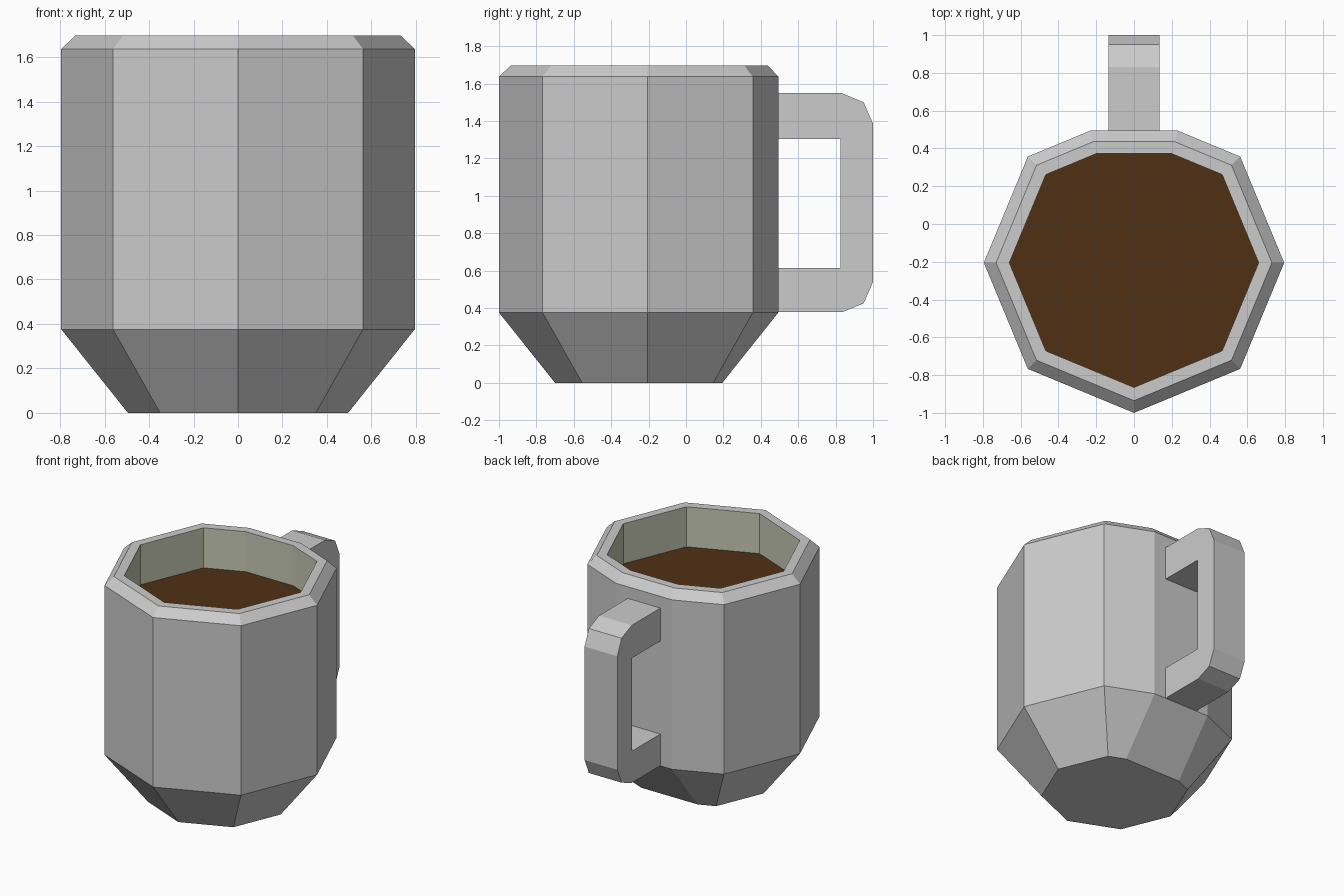
import bpy, bmesh
from math import sin, cos, pi

if "Cube" in bpy.data.objects:
    bpy.data.objects.remove(bpy.data.objects["Cube"])

CY = -0.205  # cup axis in y


def material(name, color):
    m = bpy.data.materials.new(name)
    m.diffuse_color = (*color, 1)
    m.use_nodes = True
    m.node_tree.nodes["Principled BSDF"].inputs["Base Color"].default_value = m.diffuse_color
    return m


def add_object(name, bm):
    mesh = bpy.data.meshes.new(name)
    bm.to_mesh(mesh)
    bm.free()
    ob = bpy.data.objects.new(name, mesh)
    bpy.context.collection.objects.link(ob)
    return ob


def ring(bm, r, z, half):
    """Octagon with its back corner cut flat at x = +-half."""
    angles = [pi / 2 + pi / 4 * i for i in range(1, 8)]
    pts = [(r * cos(a), CY + r * sin(a)) for a in angles]
    cut_y = CY + r - half * (1 - cos(pi / 4)) / sin(pi / 4)
    pts += [(half, cut_y), (-half, cut_y)]
    return [bm.verts.new((x, y, z)) for x, y in pts]


# Cup: tapered foot, straight wall, bevelled rim, inner wall down to the drink
bm = bmesh.new()
profile = [(0.495, 0, 0.232), (0.795, 0.376, 0.232), (0.795, 1.637, 0.232),
           (0.73, 1.698, 0.213), (0.66, 1.698, 0.195), (0.66, 1.40, 0.195)]
rings = [ring(bm, *p) for p in profile]
bm.faces.new(rings[0][::-1])
for k, (lo, hi) in enumerate(zip(rings, rings[1:])):
    for i in range(9):
        j = (i + 1) % 9
        f = bm.faces.new((lo[i], lo[j], hi[j], hi[i]))
        f.material_index = 1 if k == 4 else 0
cup = add_object("cup", bm)
cup.data.materials.append(material("outer_grey", (0.8, 0.8, 0.8)))
cup.data.materials.append(material("inner_glaze", (0.56, 0.58, 0.45)))

# Drink surface
bm = bmesh.new()
bm.faces.new(ring(bm, 0.66, 1.40, 0.195))
add_object("drink", bm).data.materials.append(material("coffee", (0.08, 0.03, 0.007)))

# Handle: C-shaped side profile extruded across x
bm = bmesh.new()
outline = [(0.48, 1.55), (0.83, 1.55), (0.95, 1.50), (1.0, 1.385),
           (1.0, 0.54), (0.95, 0.425), (0.835, 0.378), (0.48, 0.378),
           (0.48, 0.613), (0.825, 0.613), (0.825, 1.305), (0.48, 1.305)]
face = bm.faces.new([bm.verts.new((-0.135, y, z)) for y, z in outline])
out = bmesh.ops.extrude_face_region(bm, geom=[face])
bmesh.ops.translate(bm, vec=(0.27, 0, 0),
                    verts=[v for v in out["geom"] if isinstance(v, bmesh.types.BMVert)])
bmesh.ops.recalc_face_normals(bm, faces=bm.faces)
add_object("handle", bm)
